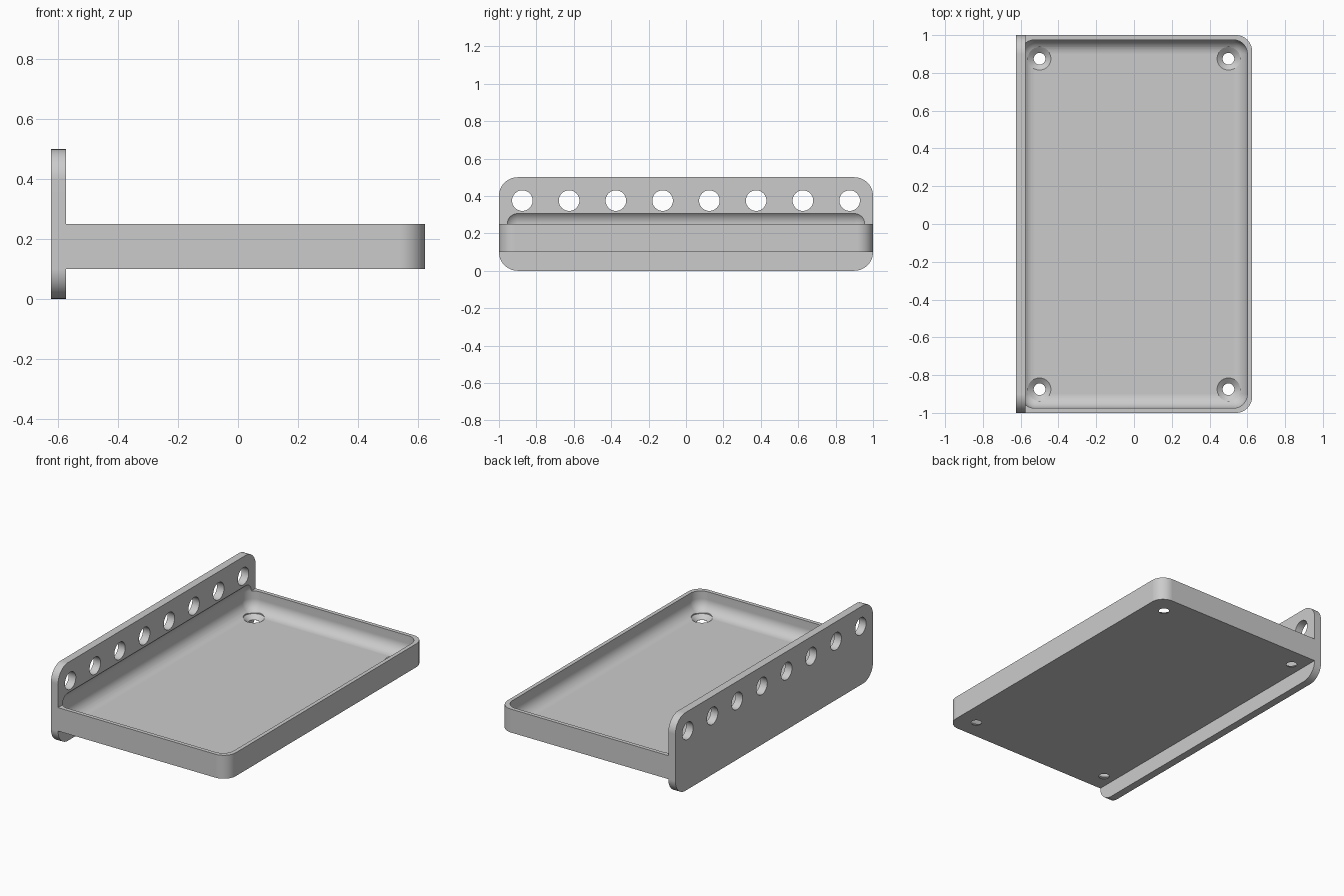
import bpy
import bmesh
import math
from mathutils import Matrix, Vector

cube = bpy.data.objects.get("Cube")
if cube:
    bpy.data.objects.remove(cube, do_unlink=True)

grey = bpy.data.materials.new("light grey")
grey.use_nodes = True
colour = (0.6, 0.6, 0.6, 1)
grey.diffuse_color = colour
grey.node_tree.nodes["Principled BSDF"].inputs["Base Color"].default_value = colour


def finish(name, bm):
    bmesh.ops.recalc_face_normals(bm, faces=bm.faces[:])
    mesh = bpy.data.meshes.new(name)
    bm.to_mesh(mesh)
    bm.free()
    mesh.materials.append(grey)
    obj = bpy.data.objects.new(name, mesh)
    bpy.context.collection.objects.link(obj)
    return obj


def rounded_box(name, low, high, radius, rule, segments=12):
    """Box whose edges chosen by rule(direction, midpoint) are rounded."""
    low, high = Vector(low), Vector(high)
    bm = bmesh.new()
    bmesh.ops.create_cube(bm, size=1)
    for v in bm.verts:
        v.co = (low + high) / 2 + v.co * (high - low)
    edges = []
    for e in bm.edges:
        a, b = e.verts[0].co, e.verts[1].co
        if rule((b - a).normalized(), (a + b) / 2):
            edges.append(e)
    bmesh.ops.bevel(bm, geom=edges, offset=radius, offset_type='OFFSET',
                    segments=segments, profile=0.5, affect='EDGES')
    return finish(name, bm)


def drills(name, profile, placements, sides=40):
    """One turned solid (radius, height) at each placement matrix."""
    bm = bmesh.new()
    for matrix in placements:
        rings = []
        for r, h in profile:
            angles = [2 * math.pi * i / sides for i in range(sides)]
            rings.append([bm.verts.new(matrix @ Vector((r * math.cos(a), r * math.sin(a), h)))
                          for a in angles])
        for lower, upper in zip(rings, rings[1:]):
            for i in range(sides):
                j = (i + 1) % sides
                bm.faces.new((lower[i], lower[j], upper[j], upper[i]))
        bm.faces.new(rings[0][::-1])
        bm.faces.new(rings[-1])
    return finish(name, bm)


def cut(obj, cutters):
    """Subtract the cutters, then shade with sharp edges kept."""
    bpy.ops.object.select_all(action='DESELECT')
    bpy.context.view_layer.objects.active = obj
    obj.select_set(True)
    for cutter in cutters:
        mod = obj.modifiers.new("cut", 'BOOLEAN')
        mod.operation = 'DIFFERENCE'
        mod.solver = 'EXACT'
        mod.object = cutter
        bpy.ops.object.modifier_apply(modifier=mod.name)
    bpy.ops.object.shade_smooth_by_angle(angle=math.radians(25))
    mod = obj.modifiers.new("even shading", 'WEIGHTED_NORMAL')
    mod.keep_sharp = True


# Upright mounting plate and shallow tray
plate = rounded_box("mounting_plate", (-0.625, -1, 0), (-0.575, 1, 0.5), 0.1,
                    lambda d, m: abs(d.x) > 0.9)
tray = rounded_box("tray", (-0.575, -1, 0.1), (0.625, 1, 0.25), 0.085,
                   lambda d, m: abs(d.z) > 0.9 and m.x > 0)

# Hollow with rounded edges, reaching a little into the plate
hollow = rounded_box("hollow_cutter", (-0.6, -0.975, 0.125), (0.6, 0.975, 0.325), 0.075,
                     lambda d, m: True)

# Countersunk screw holes in the tray corners
screw_holes = drills("screw_hole_cutter",
                     [(0.031, 0.05), (0.031, 0.102), (0.0625, 0.127), (0.0625, 0.22)],
                     [Matrix.Translation((x, y, 0)) for x in (-0.5, 0.5) for y in (-0.875, 0.875)])

# Row of round holes along the plate
plate_holes = drills("plate_hole_cutter", [(0.055, -0.1), (0.055, 0.1)],
                     [Matrix.Translation((-0.6, -0.875 + 0.25 * i, 0.375))
                      @ Matrix.Rotation(math.pi / 2, 4, 'Y') for i in range(8)])

cut(plate, [hollow, plate_holes])
cut(tray, [hollow, screw_holes])

for helper in (hollow, screw_holes, plate_holes):
    bpy.data.objects.remove(helper, do_unlink=True)
